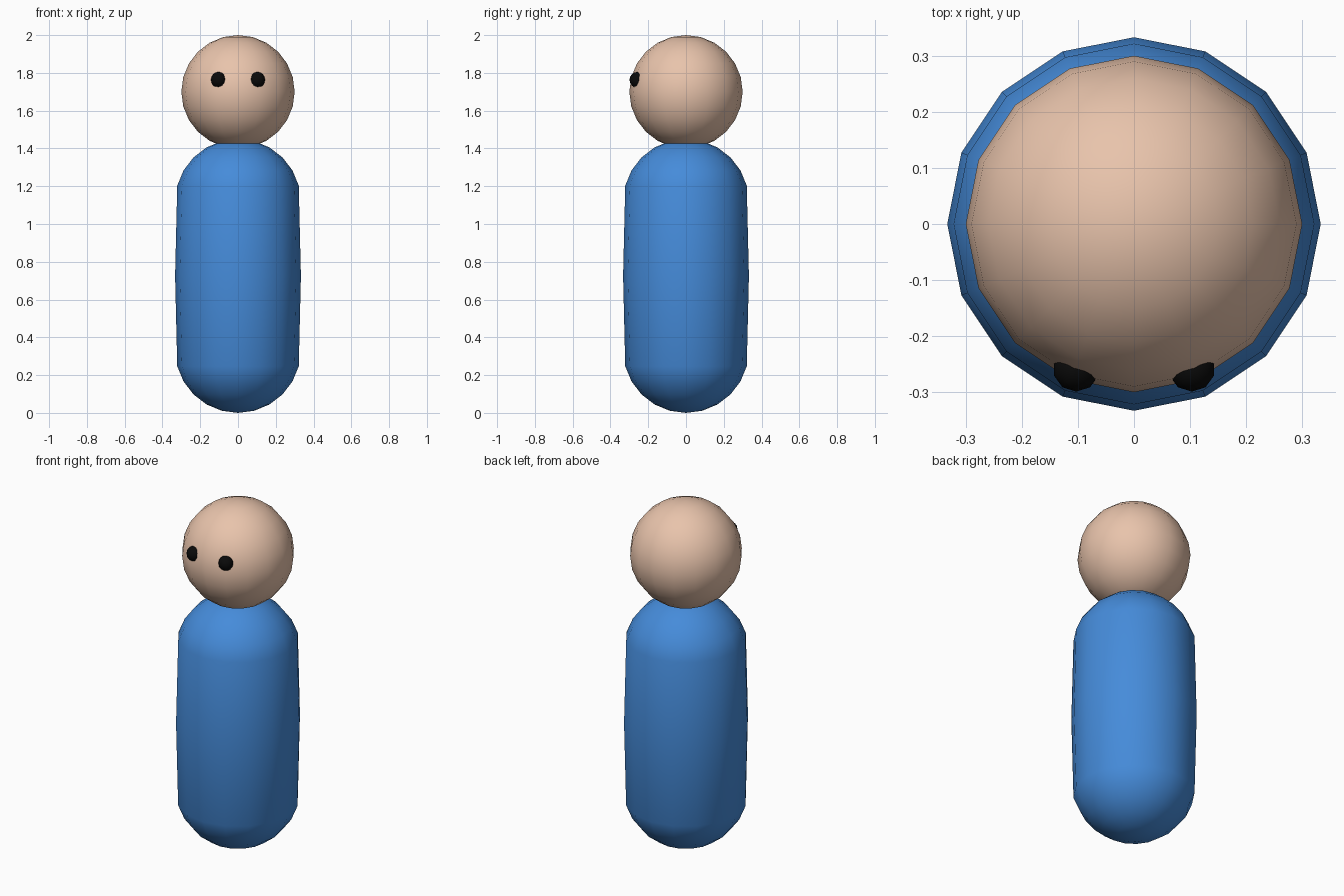
import bpy
import bmesh

if "Cube" in bpy.data.objects:
    bpy.data.objects.remove(bpy.data.objects["Cube"])


def material(name, rgb):
    mat = bpy.data.materials.new(name)
    mat.diffuse_color = (*rgb, 1.0)
    mat.use_nodes = True
    mat.node_tree.nodes["Principled BSDF"].inputs["Base Color"].default_value = mat.diffuse_color
    return mat


def ball(name, segments, rings, radius, centre, mat, stretch=0.0):
    """Smooth UV sphere; stretch moves both caps away from the equator ring."""
    bm = bmesh.new()
    bmesh.ops.create_uvsphere(bm, u_segments=segments, v_segments=rings, radius=radius)
    for v in bm.verts:
        if v.co.z > 0.001:
            v.co.z += stretch
        elif v.co.z < -0.001:
            v.co.z -= stretch
    for f in bm.faces:
        f.smooth = True
    mesh = bpy.data.meshes.new(name)
    bm.to_mesh(mesh)
    bm.free()
    mesh.materials.append(mat)
    obj = bpy.data.objects.new(name, mesh)
    obj.location = centre
    bpy.context.collection.objects.link(obj)
    return obj


blue = material("blue", (0.06, 0.26, 0.70))
skin = material("skin", (0.81, 0.55, 0.41))
black = material("black", (0.003, 0.003, 0.003))

# Capsule body
body_r, body_stretch = 0.333, 0.392
ball("body", 16, 12, body_r, (0, 0, body_r + body_stretch), blue, body_stretch)

# Head resting on the body
ball("head", 16, 12, 0.30, (0, 0, 1.70), skin)

# Eyes, sunk into the front of the head
for side, x in (("left", 0.103), ("right", -0.103)):
    ball("eye_" + side, 10, 8, 0.042, (x, -0.257, 1.763), black)
